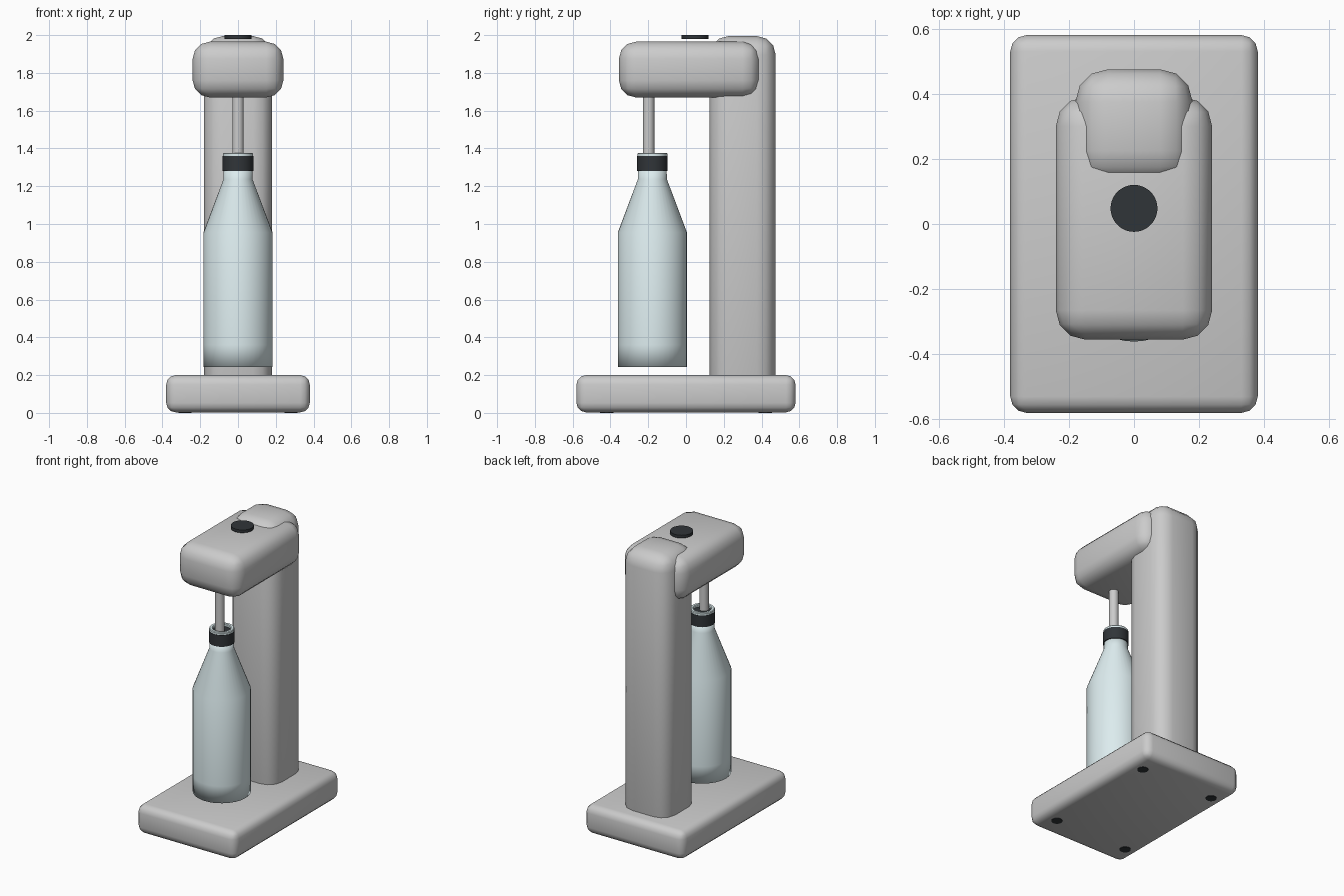
import bpy, bmesh, math

if "Cube" in bpy.data.objects:
    bpy.data.objects.remove(bpy.data.objects["Cube"])


def material(name, rgb):
    m = bpy.data.materials.new(name)
    m.diffuse_color = (*rgb, 1)
    m.use_nodes = True
    m.node_tree.nodes["Principled BSDF"].inputs["Base Color"].default_value = m.diffuse_color
    return m


DARK = material("dark_plastic", (0.03, 0.035, 0.04))
GLASS = material("pale_glass", (0.72, 0.84, 0.86))


def finish(name, bm, mat=None, angle=35):
    bmesh.ops.recalc_face_normals(bm, faces=bm.faces)
    me = bpy.data.meshes.new(name)
    bm.to_mesh(me)
    bm.free()
    ob = bpy.data.objects.new(name, me)
    bpy.context.collection.objects.link(ob)
    if mat:
        me.materials.append(mat)
    bpy.ops.object.select_all(action='DESELECT')
    bpy.context.view_layer.objects.active = ob
    ob.select_set(True)
    bpy.ops.object.shade_smooth_by_angle(angle=math.radians(angle))
    return ob


def rounded_box(name, lo, hi, radius, segments=3):
    bm = bmesh.new()
    bmesh.ops.create_cube(bm, size=1)
    for v in bm.verts:
        v.co = [(a + b) / 2 + c * (b - a) for a, b, c in zip(lo, hi, v.co)]
    bmesh.ops.bevel(bm, geom=bm.edges[:], offset=radius, segments=segments,
                    profile=0.5, affect='EDGES')
    return finish(name, bm)


def lathe(name, profile, x, y, mat=None, closed=False, angle=35, n=40):
    """Revolve (radius, z) points about a vertical axis at x, y."""
    bm = bmesh.new()
    rings = [[bm.verts.new((x + r * math.cos(math.tau * i / n),
                            y + r * math.sin(math.tau * i / n), z))
              for i in range(n)] for r, z in profile]
    pairs = list(zip(rings, rings[1:]))
    if closed:
        pairs.append((rings[-1], rings[0]))
    else:
        bm.faces.new(rings[0])
        bm.faces.new(rings[-1])
    for a, b in pairs:
        for i in range(n):
            j = (i + 1) % n
            bm.faces.new((a[i], a[j], b[j], b[i]))
    return finish(name, bm, mat, angle)


# machine body: base slab, rear column, overhanging head
rounded_box("base", (-0.38, -0.58, 0.003), (0.38, 0.58, 0.2), 0.05)
rounded_box("column", (-0.18, 0.125, 0.08), (0.18, 0.475, 1.995), 0.1)
rounded_box("head", (-0.24, -0.355, 1.67), (0.24, 0.39, 1.965), 0.09)

# feet just proud of the underside
for i, (sx, sy) in enumerate([(1, 1), (-1, 1), (1, -1), (-1, -1)]):
    lathe(f"foot_{i + 1}", [(0.035, 0), (0.035, 0.03)],
          sx * 0.28, sy * 0.42, DARK, n=24)

# button above the head, nozzle below it
lathe("button", [(0.072, 1.98), (0.072, 2.0)], 0, 0.048, DARK)
lathe("nozzle", [(0.03, 1.3), (0.03, 1.75)], 0, -0.198, n=24)

# bottle with dark collar and pale lip
BY = -0.178
lathe("bottle", [(0.183, 0.243), (0.183, 0.36), (0.183, 0.955),
                 (0.077, 1.237), (0.075, 1.3)], 0, BY, GLASS, angle=100)
lathe("collar", [(0.081, 1.28), (0.081, 1.36)], 0, BY, DARK)
lathe("bottle_lip", [(0.079, 1.35), (0.079, 1.372), (0.075, 1.377),
                     (0.06, 1.377), (0.056, 1.372), (0.056, 1.35)],
      0, BY, GLASS, closed=True)
